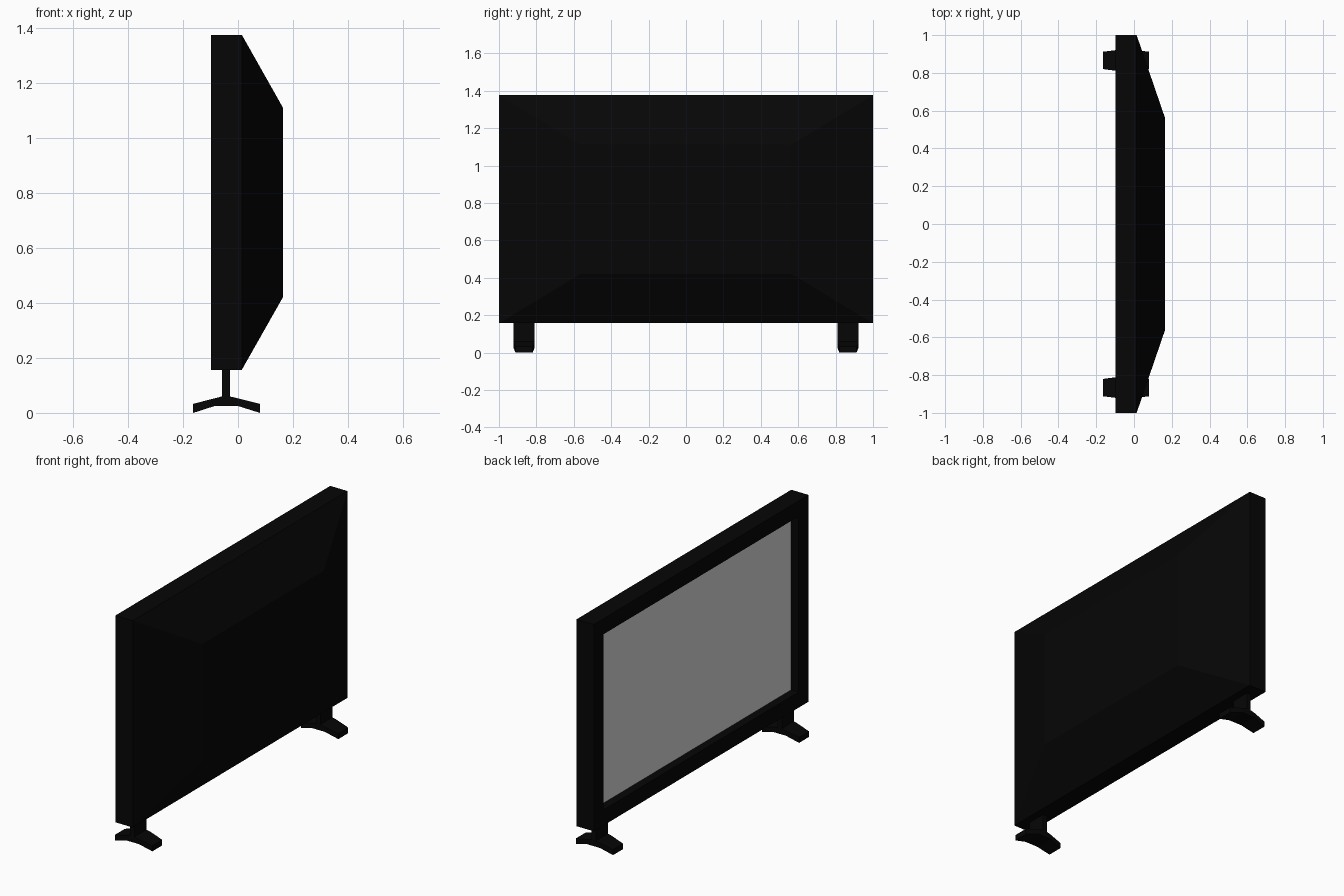
import bpy, bmesh

if "Cube" in bpy.data.objects:
    bpy.data.objects.remove(bpy.data.objects["Cube"])


def material(name, value):
    m = bpy.data.materials.new(name)
    m.diffuse_color = (value, value, value, 1)
    m.use_nodes = True
    m.node_tree.nodes["Principled BSDF"].inputs["Base Color"].default_value = m.diffuse_color
    return m


black = material("black plastic", 0.0018)
grey = material("screen grey", 0.69)


def loft(name, loops, mats):
    """Closed solid through a series of equal-length vertex loops."""
    bm = bmesh.new()
    rings = [[bm.verts.new(p) for p in loop] for loop in loops]
    n = len(loops[0])
    for a, b in zip(rings, rings[1:]):
        for i in range(n):
            j = (i + 1) % n
            bm.faces.new((a[i], a[j], b[j], b[i]))
    first = bm.faces.new(rings[0])
    bm.faces.new(rings[-1])
    bmesh.ops.recalc_face_normals(bm, faces=bm.faces)
    if len(mats) > 1:
        first.material_index = 1
    mesh = bpy.data.meshes.new(name)
    bm.to_mesh(mesh)
    bm.free()
    for m in mats:
        mesh.materials.append(m)
    obj = bpy.data.objects.new(name, mesh)
    bpy.context.collection.objects.link(obj)
    return obj


def rect(x, y, z0, z1, yc=0.0):
    """Rectangle in a plane of constant x, half width y."""
    return [(x, yc - y, z0), (x, yc + y, z0), (x, yc + y, z1), (x, yc - y, z1)]


# Television body: recessed screen, bezel, frame, tapered back
Z0, Z1, BEZEL = 0.157, 1.376, 0.092
inner = (1 - BEZEL, Z0 + BEZEL, Z1 - BEZEL)
loft("television_body", [
    rect(-0.05, *inner),
    rect(-0.099, *inner),
    rect(-0.099, 1.0, Z0, Z1),
    rect(0.014, 1.0, Z0, Z1),
    rect(0.163, 0.565, 0.42, 1.112),
], [black, grey])

# Two stands: arched foot with a flat neck
foot = [  # x, half width, bottom, top
    (-0.163, 0.046, 0.0, 0.033),
    (-0.085, 0.056, 0.025, 0.053),
    (-0.058, 0.056, 0.025, 0.06),
    (-0.030, 0.056, 0.025, 0.06),
    (0.000, 0.056, 0.025, 0.053),
    (0.080, 0.046, 0.0, 0.033),
]
for side, label in ((-1, "left"), (1, "right")):
    yc = side * 0.866
    loft(label + "_foot", [rect(x, w, a, b, yc) for x, w, a, b in foot], [black])
    loft(label + "_neck", [rect(x, 0.056, 0.05, Z0 + 0.005, yc)
                           for x in (-0.058, -0.030)], [black])
